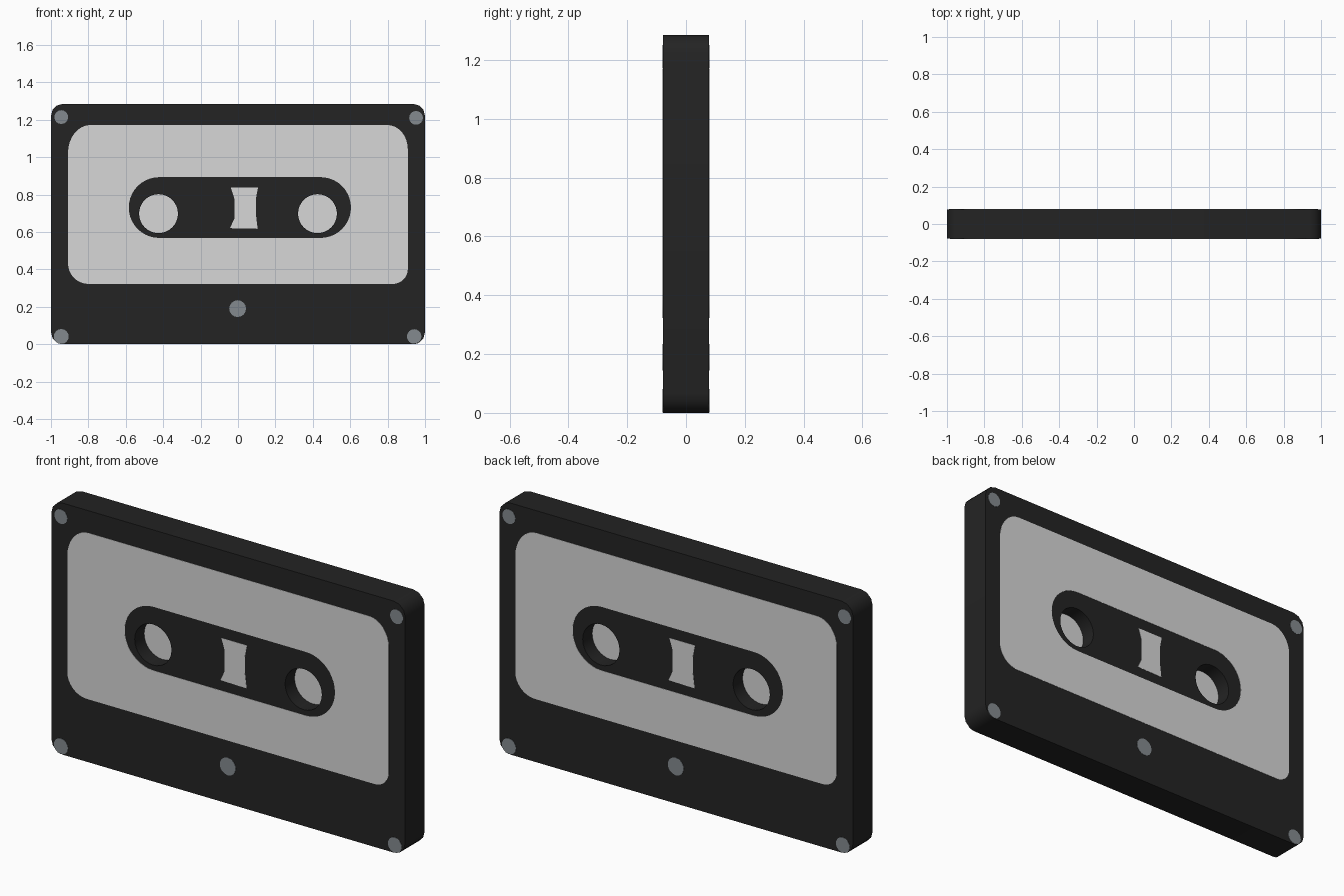
import bpy, bmesh, math
from mathutils import Matrix

if "Cube" in bpy.data.objects:
    bpy.data.objects.remove(bpy.data.objects["Cube"])

HALF = 0.08      # half thickness of the cassette
PLATE = 0.0015   # thickness of label, window and screw plates


def material(name, rgb):
    m = bpy.data.materials.new(name)
    m.diffuse_color = (*rgb, 1)
    m.use_nodes = True
    m.node_tree.nodes["Principled BSDF"].inputs["Base Color"].default_value = m.diffuse_color
    return m


BLACK = material("black plastic", (0.017, 0.017, 0.017))
PAPER = material("light grey", (0.68, 0.68, 0.68))
STEEL = material("screw grey", (0.23, 0.255, 0.275))


def circle(x, z, r, n=32):
    return [(x + r * math.cos(2 * math.pi * i / n), z + r * math.sin(2 * math.pi * i / n)) for i in range(n)]


def rounded_rect(x0, x1, z0, z1, radii, n):
    """Radii as (rx, rz) in the order top right, top left, bottom left, bottom right."""
    pts = []
    corners = [(x1, z1, -1, -1), (x0, z1, 1, -1), (x0, z0, 1, 1), (x1, z0, -1, 1)]
    for k, ((x, z, sx, sz), (rx, rz)) in enumerate(zip(corners, radii)):
        for i in range(n + 1):
            a = math.pi / 2 * (k + i / n)
            pts.append((x + sx * rx + rx * math.cos(a), z + sz * rz + rz * math.sin(a)))
    return pts


def slab(name, loops, y, half, mat, turn=False):
    """Flat outline (first loop) with optional holes, extruded along y."""
    cu = bpy.data.curves.new(name, 'CURVE')
    cu.dimensions = '2D'
    cu.fill_mode = 'BOTH'
    cu.extrude = half
    for loop in loops:
        sp = cu.splines.new('POLY')
        sp.points.add(len(loop) - 1)
        for p, (x, z) in zip(sp.points, loop):
            p.co = (x, z, 0, 1)
        sp.use_cyclic_u = True
    tmp = bpy.data.objects.new(name + "_outline", cu)
    bpy.context.collection.objects.link(tmp)
    bpy.context.view_layer.update()
    dg = bpy.context.evaluated_depsgraph_get()
    me = bpy.data.meshes.new_from_object(tmp.evaluated_get(dg))
    bpy.data.objects.remove(tmp)
    # stand upright, place, and optionally turn to the back
    mat4 = Matrix.Translation((0, y, 0)) @ Matrix.Rotation(math.pi / 2, 4, 'X')
    if turn:
        mat4 = Matrix.Rotation(math.pi, 4, 'Z') @ mat4
    me.transform(mat4)
    bm = bmesh.new()
    bm.from_mesh(me)
    bmesh.ops.remove_doubles(bm, verts=bm.verts, dist=1e-5)
    bmesh.ops.recalc_face_normals(bm, faces=bm.faces)
    bm.to_mesh(me)
    bm.free()
    me.materials.clear()
    me.materials.append(mat)
    for p in me.polygons:
        p.material_index = 0
    ob = bpy.data.objects.new(name, me)
    bpy.context.collection.objects.link(ob)
    bpy.ops.object.select_all(action='DESELECT')
    ob.select_set(True)
    bpy.context.view_layer.objects.active = ob
    bpy.ops.object.shade_smooth_by_angle(angle=math.radians(40))
    return ob


# Shell with two reel holes
reels = [circle(x, 0.698, 0.104) for x in (-0.425, 0.425)]
shell = rounded_rect(-1, 1, 0, 1.285, [(0.065, 0.065)] * 4, 3)
slab("shell", [shell] + reels, 0, HALF - PLATE, BLACK)

# Reel floors halfway inside the holes
for side, x in (("left", -0.425), ("right", 0.425)):
    slab("reel_floor_" + side, [circle(x, 0.698, 0.105)], 0, 0.002, PAPER)

# Outlines of the printed face
label = rounded_rect(-0.909, 0.908, 0.322, 1.172,
                     [(0.11, 0.13), (0.12, 0.15), (0.11, 0.11), (0.08, 0.08)], 8)
capsule = rounded_rect(-0.584, 0.604, 0.568, 0.893, [(0.163, 0.1625)] * 4, 10)
window = [(-0.038, 0.837), (0.107, 0.837), (0.096, 0.78), (0.095, 0.70),
          (0.105, 0.617), (-0.043, 0.62), (-0.02, 0.67), (-0.02, 0.78)]
screws = [(-0.945, 1.214, 0.037), (0.952, 1.21, 0.037), (-0.945, 0.041, 0.04),
          (0.942, 0.041, 0.039), (-0.002, 0.19, 0.045)]

# Same face on front and back, turned half way round
for side, turn in (("front", False), ("back", True)):
    y = -(HALF - PLATE / 2)
    slab("label_" + side, [label, capsule], y, PLATE / 2, PAPER, turn)
    slab("window_" + side, [window], y, PLATE / 2, PAPER, turn)
    for i, (x, z, r) in enumerate(screws):
        slab(f"screw_{side}_{i + 1}", [circle(x, z, r, 16)], y, PLATE / 2, STEEL, turn)
